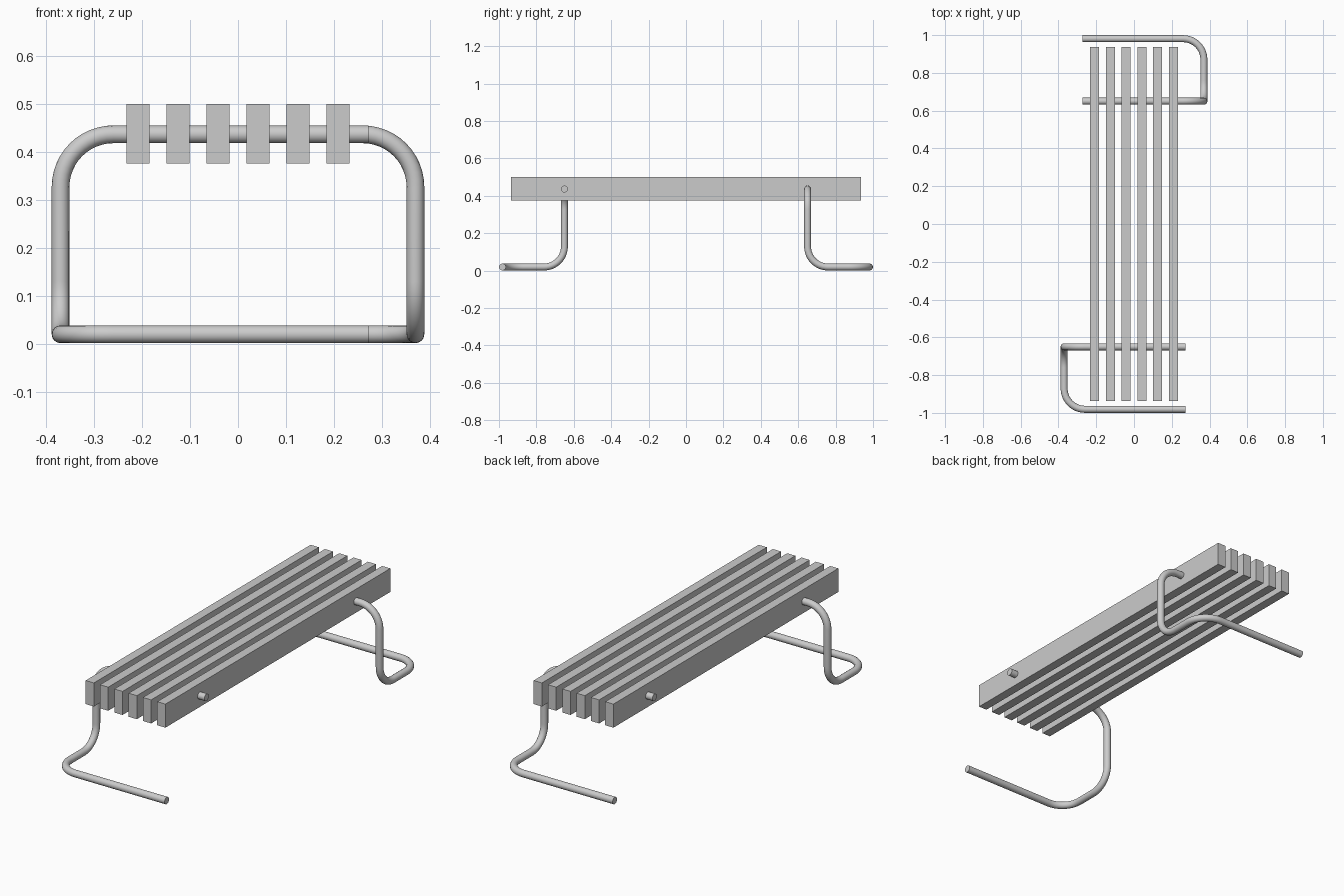
import bpy, bmesh, math
from mathutils import Vector

if "Cube" in bpy.data.objects:
    bpy.data.objects.remove(bpy.data.objects["Cube"])

R_TUBE = 0.0185   # tube radius
R_BEND = 0.11     # bend radius at tube centreline


def slat(name, x):
    bm = bmesh.new()
    bmesh.ops.create_cube(bm, size=1)
    bmesh.ops.scale(bm, vec=(0.048, 1.872, 0.124), verts=bm.verts)
    mesh = bpy.data.meshes.new(name)
    bm.to_mesh(mesh)
    bm.free()
    ob = bpy.data.objects.new(name, mesh)
    ob.location = (x, 0, 0.438)
    bpy.context.collection.objects.link(ob)


def rounded_path(corners, radius, steps=12):
    """Replace each right-angled inner corner with an arc."""
    path = [corners[0]]
    for a, b, c in zip(corners, corners[1:], corners[2:]):
        u, v = (a - b).normalized(), (c - b).normalized()
        centre = b + (u + v) * radius
        for i in range(steps + 1):
            t = math.pi / 2 * i / steps
            path.append(centre - v * radius * math.cos(t) - u * radius * math.sin(t))
    return path + [corners[-1]]


def tube_leg(name, side):
    # foot bar, side run, upright, then the rod through the slats
    corners = [Vector((side * x, side * y, z)) for x, y, z in (
        (-0.272, 0.981, 0.0195), (0.37, 0.981, 0.0195), (0.37, 0.65, 0.0195),
        (0.37, 0.65, 0.4365), (-0.272, 0.65, 0.4365))]
    path = rounded_path(corners, R_BEND)
    curve = bpy.data.curves.new(name, 'CURVE')
    curve.dimensions = '3D'
    curve.bevel_depth = R_TUBE
    curve.bevel_resolution = 6
    curve.use_fill_caps = True
    spline = curve.splines.new('POLY')
    spline.points.add(len(path) - 1)
    for p, co in zip(spline.points, path):
        p.co = (*co, 1)
    ob = bpy.data.objects.new(name, curve)
    bpy.context.collection.objects.link(ob)
    bpy.ops.object.select_all(action='DESELECT')
    bpy.context.view_layer.objects.active = ob
    ob.select_set(True)
    bpy.ops.object.convert(target='MESH')
    ob = bpy.context.view_layer.objects.active
    # weld the end caps to the tube
    bm = bmesh.new()
    bm.from_mesh(ob.data)
    bmesh.ops.remove_doubles(bm, verts=bm.verts, dist=1e-5)
    bmesh.ops.recalc_face_normals(bm, faces=bm.faces)
    bm.to_mesh(ob.data)
    bm.free()
    bpy.ops.object.shade_smooth_by_angle(angle=math.radians(40))


# Six seat slats
for i in range(6):
    slat(f"seat_slat_{i + 1}", (i - 2.5) * 0.0834)

# Two bent tube legs, half a turn apart
tube_leg("back_leg", 1)
tube_leg("front_leg", -1)
